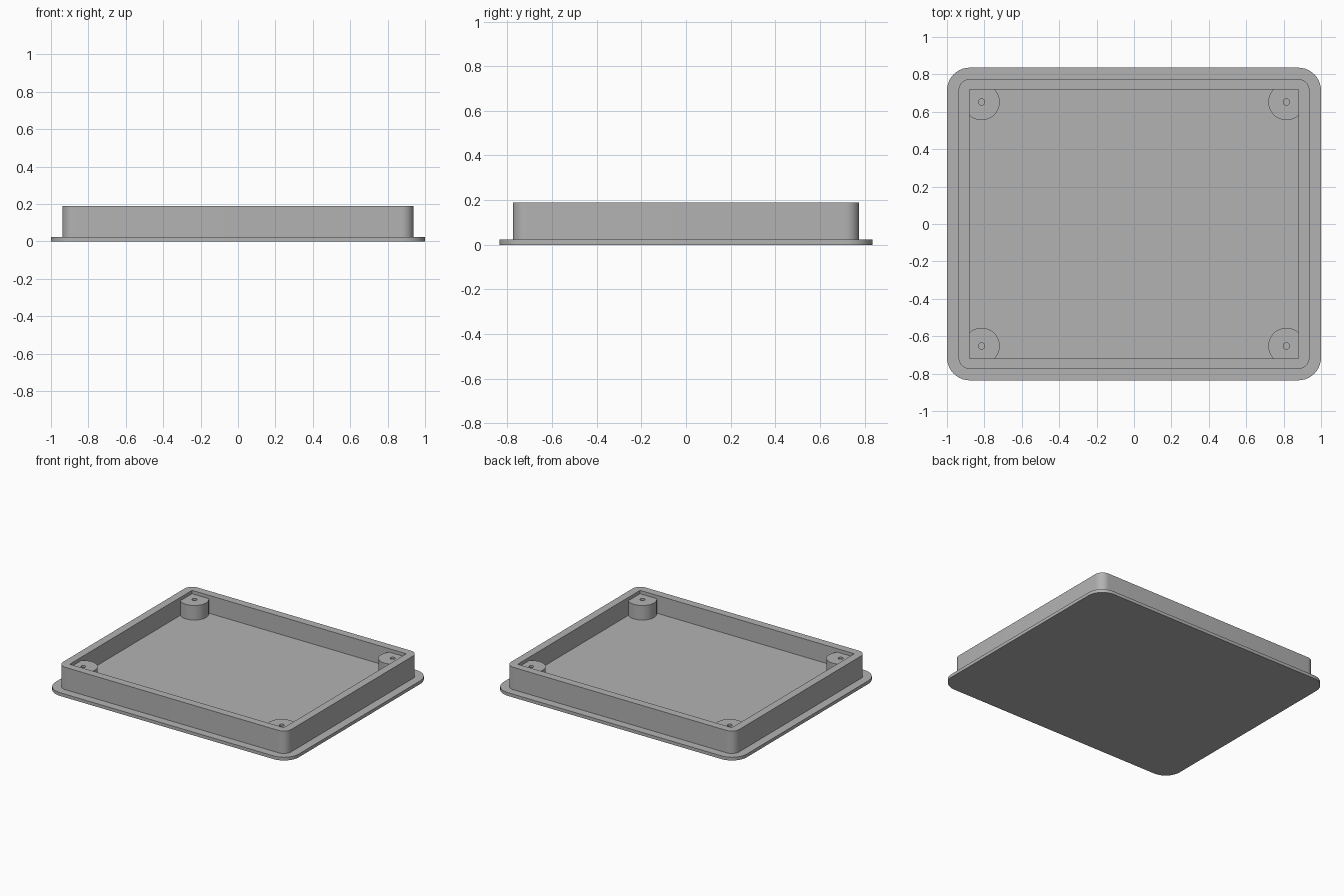
import bpy, bmesh, math

if "Cube" in bpy.data.objects:
    bpy.data.objects.remove(bpy.data.objects["Cube"], do_unlink=True)

GREY = (0.45, 0.45, 0.45, 1)
grey = bpy.data.materials.new("plain_grey")
grey.use_nodes = True
grey.diffuse_color = GREY
grey.node_tree.nodes["Principled BSDF"].inputs["Base Color"].default_value = GREY

FLANGE_TOP, FLOOR, BOSS_TOP, RIM = 0.024, 0.057, 0.165, 0.19


def finish(name, bm):
    bmesh.ops.recalc_face_normals(bm, faces=bm.faces)
    mesh = bpy.data.meshes.new(name)
    bm.to_mesh(mesh)
    bm.free()
    obj = bpy.data.objects.new(name, mesh)
    bpy.context.collection.objects.link(obj)
    mesh.materials.append(grey)
    return obj


def activate(obj):
    bpy.ops.object.select_all(action="DESELECT")
    obj.select_set(True)
    bpy.context.view_layer.objects.active = obj


def smooth(obj):
    activate(obj)
    bpy.ops.object.shade_smooth_by_angle(angle=math.radians(30))


def rounded_slab(name, hx, hy, radius, z0, z1, steps=10):
    """Upright slab with rounded (or square) vertical corners."""
    bm = bmesh.new()
    ring = []
    for q, (sx, sy) in enumerate([(1, 1), (-1, 1), (-1, -1), (1, -1)]):
        for i in range(steps + 1 if radius else 1):
            a = (q + i / steps) * math.pi / 2
            ring.append(bm.verts.new((sx * (hx - radius) + radius * math.cos(a),
                                      sy * (hy - radius) + radius * math.sin(a), z0)))
    base = bm.faces.new(ring)
    top = bmesh.ops.extrude_face_region(bm, geom=[base])["geom"]
    bmesh.ops.translate(bm, vec=(0, 0, z1 - z0),
                        verts=[v for v in top if isinstance(v, bmesh.types.BMVert)])
    return finish(name, bm)


def boss(name, x, y, outer=0.097, inner=0.017, segments=48):
    """Screw post: a lathed tube standing on the floor."""
    bm = bmesh.new()
    profile = [(inner, FLOOR), (inner, BOSS_TOP), (outer, BOSS_TOP), (outer, FLOOR)]
    verts = [bm.verts.new((r, 0, z)) for r, z in profile]
    edges = [bm.edges.new(pair) for pair in zip(verts, verts[1:])]
    bmesh.ops.spin(bm, geom=verts + edges, cent=(0, 0, 0), axis=(0, 0, 1),
                   angle=math.tau, steps=segments, use_duplicate=False)
    bmesh.ops.remove_doubles(bm, verts=bm.verts, dist=0.0001)
    bmesh.ops.translate(bm, vec=(x, y, 0), verts=bm.verts)
    smooth(finish(name, bm))


# Base flange
smooth(rounded_slab("base_flange", 1.0, 0.836, 0.122, 0, FLANGE_TOP))

# Raised tray wall with a square-cornered pocket
tray = rounded_slab("tray_wall", 0.938, 0.776, 0.062, FLANGE_TOP, RIM)
cutter = rounded_slab("pocket_cutter", 0.88, 0.718, 0, FLOOR, RIM + 0.1)
cutter.hide_render = True
cut = tray.modifiers.new("pocket", "BOOLEAN")
cut.operation = "DIFFERENCE"
cut.solver = "EXACT"
cut.object = cutter
activate(tray)
bpy.ops.object.modifier_apply(modifier=cut.name)
bpy.data.objects.remove(cutter, do_unlink=True)
smooth(tray)

# Corner screw posts
for sx, side in ((1, "left"), (-1, "right")):
    for sy, end in ((1, "back"), (-1, "front")):
        boss(f"{end}_{side}_screw_post", sx * 0.815, sy * 0.652)
